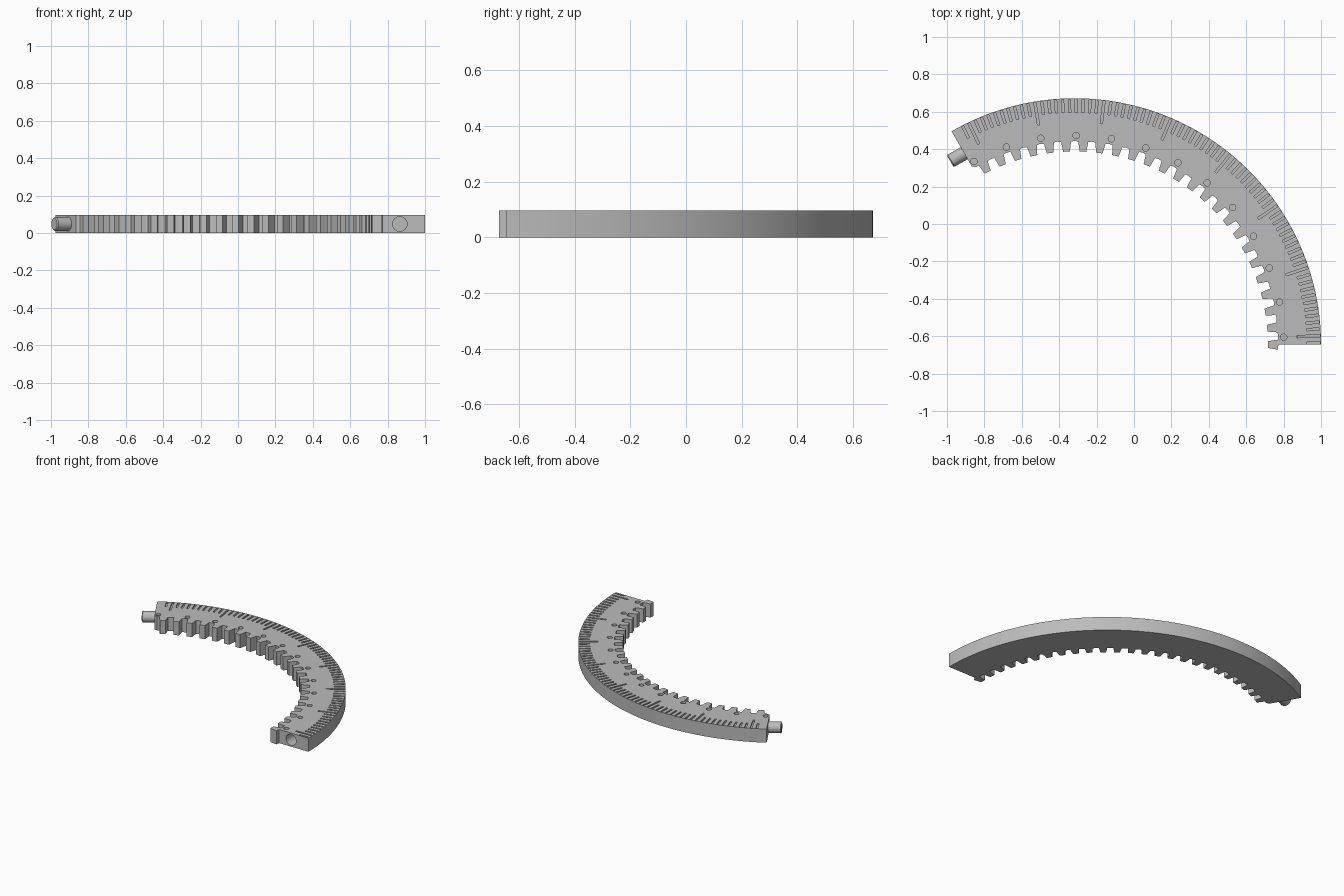
import bpy, bmesh, math
from mathutils import Vector, Matrix

cube = bpy.data.objects.get("Cube")
if cube:
    bpy.data.objects.remove(cube, do_unlink=True)

CX, CY = -0.317, -0.645        # centre of the arc
R_OUT, R_ROOT, R_TIP = 1.317, 1.086, 1.033
R_PIN = 1.182                  # radius of the joining peg and socket
H, MID = 0.096, 0.048
SWEEP = 120
PITCH = 360 / 74               # tooth spacing in degrees

grey = bpy.data.materials.new("plain_grey")
grey.use_nodes = True
grey.diffuse_color = (0.5, 0.5, 0.5, 1)
grey.node_tree.nodes["Principled BSDF"].inputs["Base Color"].default_value = (0.5, 0.5, 0.5, 1)


def polar(r, deg, z=0.0):
    a = math.radians(deg)
    return Vector((CX + r * math.cos(a), CY + r * math.sin(a), z))


def add_prism(bm, points, z0, z1):
    low = [bm.verts.new((p.x, p.y, z0)) for p in points]
    high = [bm.verts.new((p.x, p.y, z1)) for p in points]
    bm.faces.new(low[::-1])
    bm.faces.new(high)
    for i in range(len(points)):
        j = (i + 1) % len(points)
        bm.faces.new((low[i], low[j], high[j], high[i]))


def add_pin(bm, deg, start, end, radius, sides=32):
    """Cylinder along the tangent of the arc, with offsets from the end face."""
    a = math.radians(deg)
    tangent = Vector((-math.sin(a), math.cos(a), 0))
    pos = polar(R_PIN, deg, MID) + tangent * (start + end) / 2
    mat = Matrix.Translation(pos) @ tangent.to_track_quat('Z', 'Y').to_matrix().to_4x4()
    bmesh.ops.create_cone(bm, cap_ends=True, segments=sides, radius1=radius,
                          radius2=radius, depth=abs(end - start), matrix=mat)


def finish(name, bm):
    bmesh.ops.recalc_face_normals(bm, faces=bm.faces)
    mesh = bpy.data.meshes.new(name)
    bm.to_mesh(mesh)
    bm.free()
    mesh.materials.append(grey)
    obj = bpy.data.objects.new(name, mesh)
    bpy.context.collection.objects.link(obj)
    return obj


def activate(obj):
    bpy.ops.object.select_all(action='DESELECT')
    obj.select_set(True)
    bpy.context.view_layer.objects.active = obj


# Toothed arc: smooth outer rim, gear teeth along the inside
outline = [polar(R_OUT, SWEEP * i / 120) for i in range(121)]
outline += [polar(1.1, SWEEP), polar(R_ROOT, SWEEP - 0.9)]
for k in range(24, -1, -1):
    mid = k * PITCH
    if k < 24:
        outline.append(polar(R_ROOT + 0.003, mid + PITCH / 2))
    outline += [polar(R_ROOT, mid + 1.4), polar(R_TIP, mid + 1.0),
                polar(R_TIP, mid - 1.0), polar(R_ROOT, mid - 1.4)]
outline.append(polar(R_ROOT + 0.003, 0))
bm = bmesh.new()
add_prism(bm, outline, 0, H)
arc = finish("toothed_arc", bm)

# Engraved scale: every tenth mark is long
bm = bmesh.new()
for i in range(-1, 72):
    deg = 2.05 + i * PITCH / 3
    inner = 1.19 if i % 10 == 0 else 1.242
    side = Vector((-math.sin(math.radians(deg)), math.cos(math.radians(deg)), 0)) * 0.006
    a, b = polar(inner, deg), polar(1.312, deg)
    add_prism(bm, [a - side, b - side, b + side, a + side], H - 0.01, H + 0.02)
marks = finish("scale_cutter", bm)

# Row of shallow round holes, one for every second tooth
bm = bmesh.new()
for i in range(13):
    c = polar(1.118, 2.05 + i * 2 * PITCH, H)
    bmesh.ops.create_cone(bm, cap_ends=True, segments=24, radius1=0.017, radius2=0.017,
                          depth=0.04, matrix=Matrix.Translation(c))
holes = finish("hole_cutter", bm)

# Socket in the front end
bm = bmesh.new()
add_pin(bm, 0, -0.05, 0.09, 0.039)
socket = finish("socket_cutter", bm)

for cutter in (marks, holes, socket):
    cutter.hide_render = True
    activate(arc)
    mod = arc.modifiers.new("cut", 'BOOLEAN')
    mod.operation = 'DIFFERENCE'
    mod.solver = 'EXACT'
    mod.object = cutter
    bpy.ops.object.modifier_apply(modifier=mod.name)
    bpy.data.objects.remove(cutter, do_unlink=True)

# Joining peg on the other end, with a chamfered tip
bm = bmesh.new()
add_pin(bm, SWEEP, -0.02, 0.086, 0.037)
tip = max((f for f in bm.faces if len(f.verts) > 4),
          key=lambda f: -f.calc_center_median().x)
bmesh.ops.bevel(bm, geom=list(tip.edges), offset=0.006, segments=1, affect='EDGES')
peg = finish("joining_peg", bm)

for obj in (arc, peg):
    activate(obj)
    bpy.ops.object.shade_smooth_by_angle(angle=math.radians(25))
